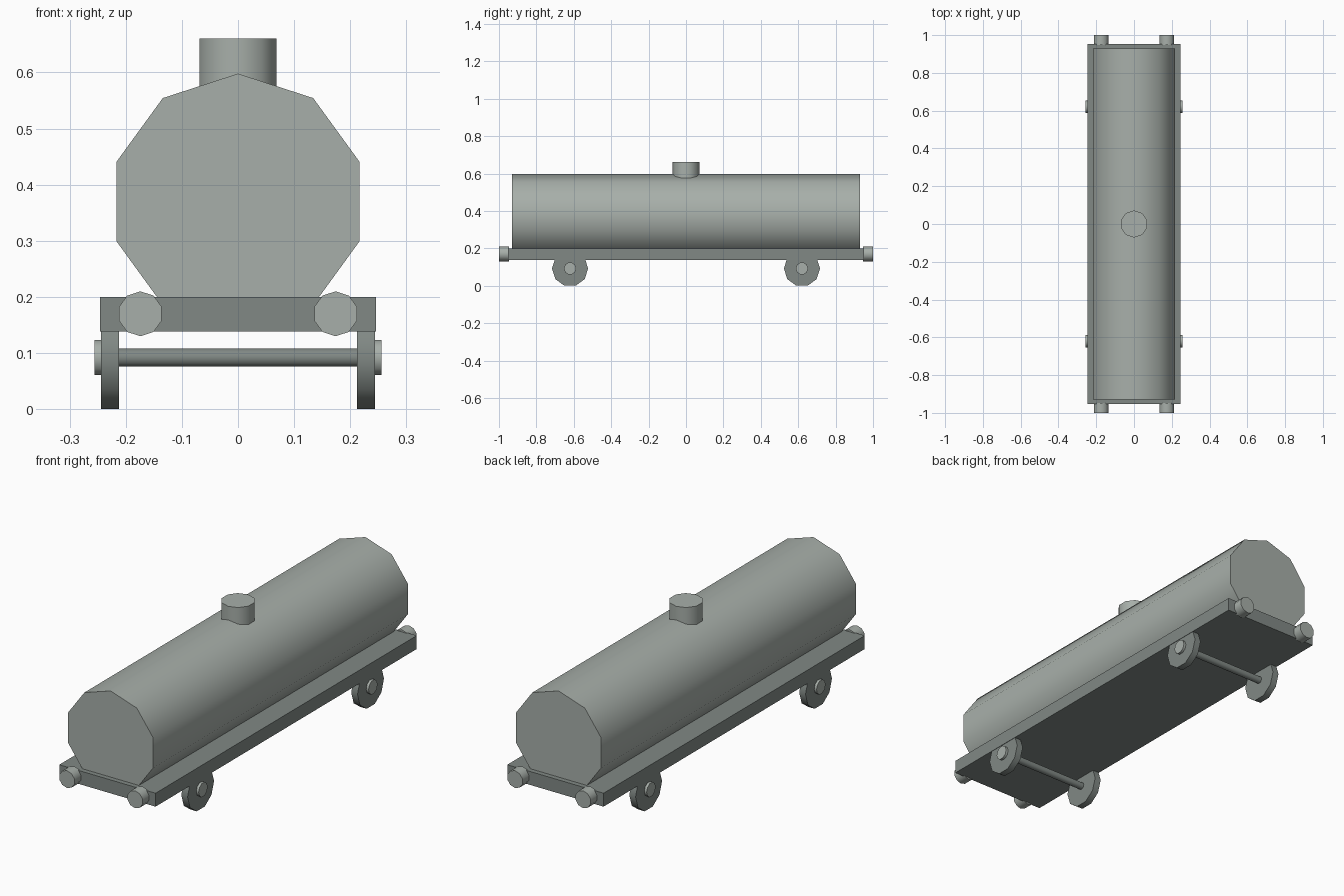
import bpy
from math import radians

if "Cube" in bpy.data.objects:
    bpy.data.objects.remove(bpy.data.objects["Cube"])

SIDES = 10
ROT = {"x": (0, radians(90), 0), "y": (radians(90), 0, 0), "z": (0, 0, 0)}


def paint(name, color):
    mat = bpy.data.materials.new(name)
    mat.diffuse_color = (*color, 1)
    mat.use_nodes = True
    mat.node_tree.nodes["Principled BSDF"].inputs["Base Color"].default_value = mat.diffuse_color
    return mat


LIGHT = paint("light_grey_green", (0.39, 0.43, 0.40))
DARK = paint("dark_grey_green", (0.22, 0.25, 0.235))


def cyl(name, axis, radius, length, loc, mat):
    """Ten-sided cylinder along an axis, smooth around its side."""
    bpy.ops.mesh.primitive_cylinder_add(vertices=SIDES, radius=radius, depth=length,
                                        location=loc, rotation=ROT[axis])
    ob = bpy.context.object
    ob.name = name
    ob.data.materials.append(mat)
    bpy.ops.object.transform_apply(location=False, rotation=True, scale=True)
    bpy.ops.object.shade_smooth_by_angle(angle=radians(40))
    return ob


# Flat deck
bpy.ops.mesh.primitive_cube_add(size=1, location=(0, 0, 0.169))
deck = bpy.context.object
deck.name = "deck"
deck.scale = (0.492, 1.906, 0.062)
deck.data.materials.append(DARK)
bpy.ops.object.transform_apply(location=False, rotation=False, scale=True)

# Tank and filler dome
cyl("tank", "y", 0.228, 1.86, (0, 0, 0.37), LIGHT)
cyl("filler_dome", "z", 0.072, 0.14, (0, 0, 0.591), LIGHT)

for end, sy in (("front", -1), ("back", 1)):
    # Axle between each wheel pair
    cyl(f"{end}_axle", "x", 0.017, 0.44, (0, sy * 0.62, 0.092), DARK)
    for side, sx in (("left", -1), ("right", 1)):
        # Wheel, hub and buffer at each corner
        cyl(f"{end}_{side}_wheel", "x", 0.0967, 0.032, (sx * 0.228, sy * 0.62, 0.092), DARK)
        cyl(f"{end}_{side}_hub", "x", 0.033, 0.03, (sx * 0.241, sy * 0.62, 0.092), LIGHT)
        cyl(f"{end}_{side}_buffer", "y", 0.04, 0.053, (sx * 0.174, sy * 0.9735, 0.17), LIGHT)
